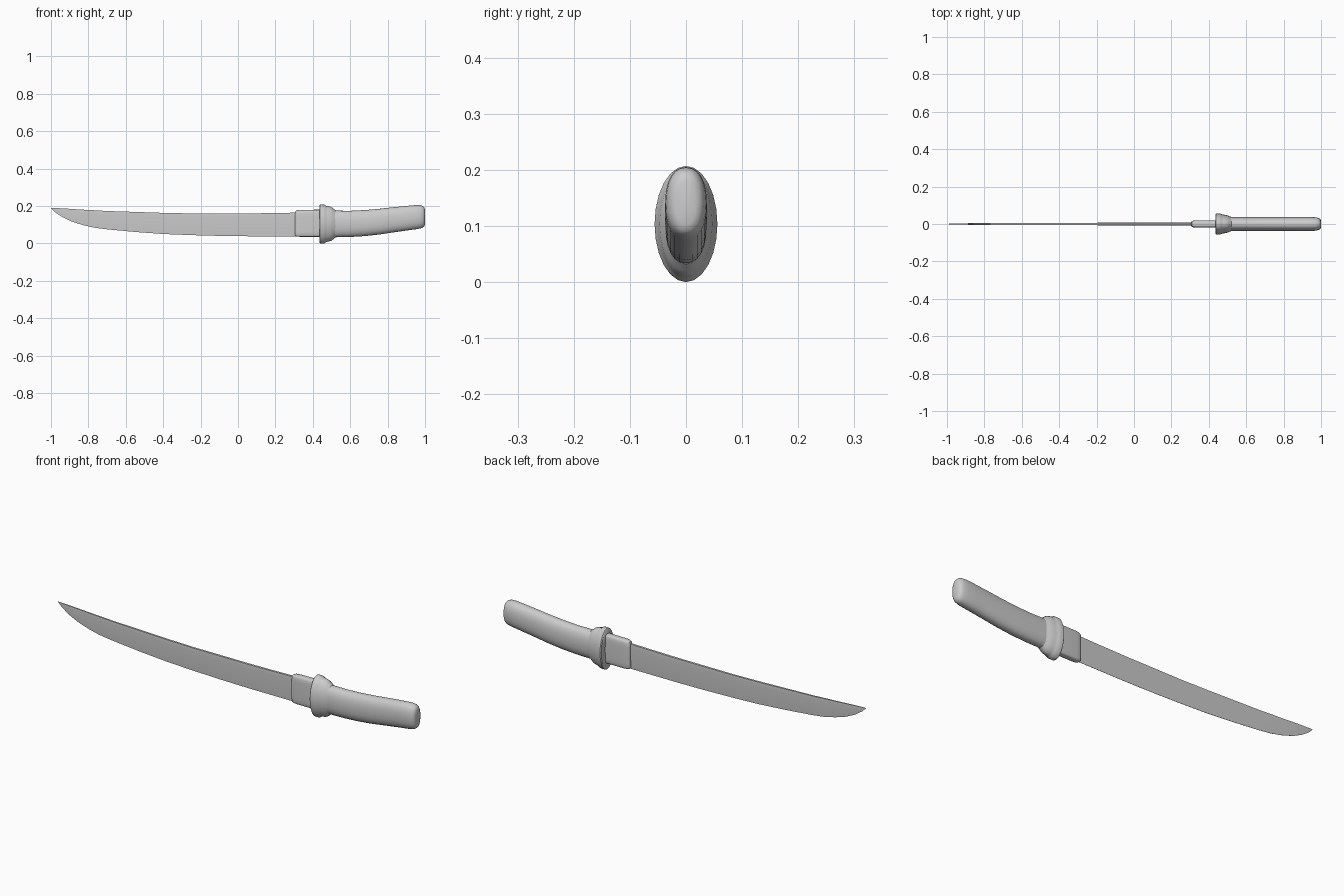
import bpy, bmesh
from math import cos, sin, pi, radians, copysign

if "Cube" in bpy.data.objects:
    bpy.data.objects.remove(bpy.data.objects["Cube"])


def loft(name, rings, angle=40):
    """Skin closed rings of points, cap both ends, shade smooth by angle."""
    bm = bmesh.new()
    loops = [[bm.verts.new(p) for p in ring] for ring in rings]
    n = len(loops[0])
    for a, b in zip(loops, loops[1:]):
        for i in range(n):
            j = (i + 1) % n
            bm.faces.new((a[i], a[j], b[j], b[i]))
    bm.faces.new(loops[0][::-1])
    bm.faces.new(loops[-1])
    bmesh.ops.recalc_face_normals(bm, faces=bm.faces)
    mesh = bpy.data.meshes.new(name)
    bm.to_mesh(mesh)
    bm.free()
    obj = bpy.data.objects.new(name, mesh)
    bpy.context.collection.objects.link(obj)
    bpy.ops.object.select_all(action='DESELECT')
    obj.select_set(True)
    bpy.context.view_layer.objects.active = obj
    bpy.ops.object.shade_smooth_by_angle(angle=radians(angle))
    return obj


def oval(x, bottom, top, ry, power=2, sides=24):
    """Oval (or rounded rectangle for high powers) across the x axis."""
    zc, rz = (top + bottom) / 2, (top - bottom) / 2
    pts = []
    for i in range(sides):
        c, s = cos(2 * pi * i / sides), sin(2 * pi * i / sides)
        pts.append((x, copysign(abs(c) ** (2 / power), c) * ry,
                    zc + copysign(abs(s) ** (2 / power), s) * rz))
    return pts


# Blade: thick spine on top tapering to a sharp edge below
# (x, edge z, spine z, half thickness)
blade = [(-1.0, .188, .190, .0006), (-.98, .168, .189, .002),
         (-.94, .141, .187, .003), (-.89, .117, .184, .004),
         (-.83, .098, .180, .0045), (-.77, .084, .177, .005),
         (-.70, .075, .173, .0055), (-.55, .061, .168, .006),
         (-.40, .050, .163, .0065), (-.25, .044, .160, .0065),
         (-.10, .040, .160, .007), (.05, .038, .160, .007),
         (.20, .038, .162, .007), (.34, .038, .165, .007)]
loft("blade", [[(x, -.0005, e), (x, .0005, e),
                (x, t, s - (s - e) * .15), (x, t * .8, s),
                (x, -t * .8, s), (x, -t, s - (s - e) * .15)]
               for x, e, s, t in blade], 30)

# Blade collar: rounded block between blade and guard
collar = [(.305, .045, .165, .010), (.309, .038, .174, .015),
          (.318, .036, .177, .018), (.335, .035, .179, .020),
          (.44, .035, .180, .020)]
loft("blade_collar", [oval(x, b, t, r, 5, 32) for x, b, t, r in collar])

# Guard: oval disc with a stepped sleeve towards the grip
guard = [(.435, .006, .201, .052), (.439, 0, .207, .056),
         (.461, 0, .207, .056), (.467, .005, .202, .053),
         (.480, .009, .199, .050), (.498, .013, .195, .047),
         (.507, .020, .188, .043), (.522, .032, .176, .037)]
loft("guard", [oval(*g) for g in guard])

# Grip: oval tube curving up, with a rounded butt
grip = [(.49, .032, .175, .037), (.60, .034, .174, .037),
        (.68, .039, .178, .037), (.76, .048, .185, .037),
        (.84, .060, .194, .037), (.91, .070, .201, .037),
        (.955, .076, .205, .037), (.975, .080, .204, .035),
        (.988, .084, .200, .032), (.996, .091, .192, .026),
        (1.0, .102, .180, .017)]
loft("grip", [oval(x, b, t, r, 2.3) for x, b, t, r in grip], 50)
